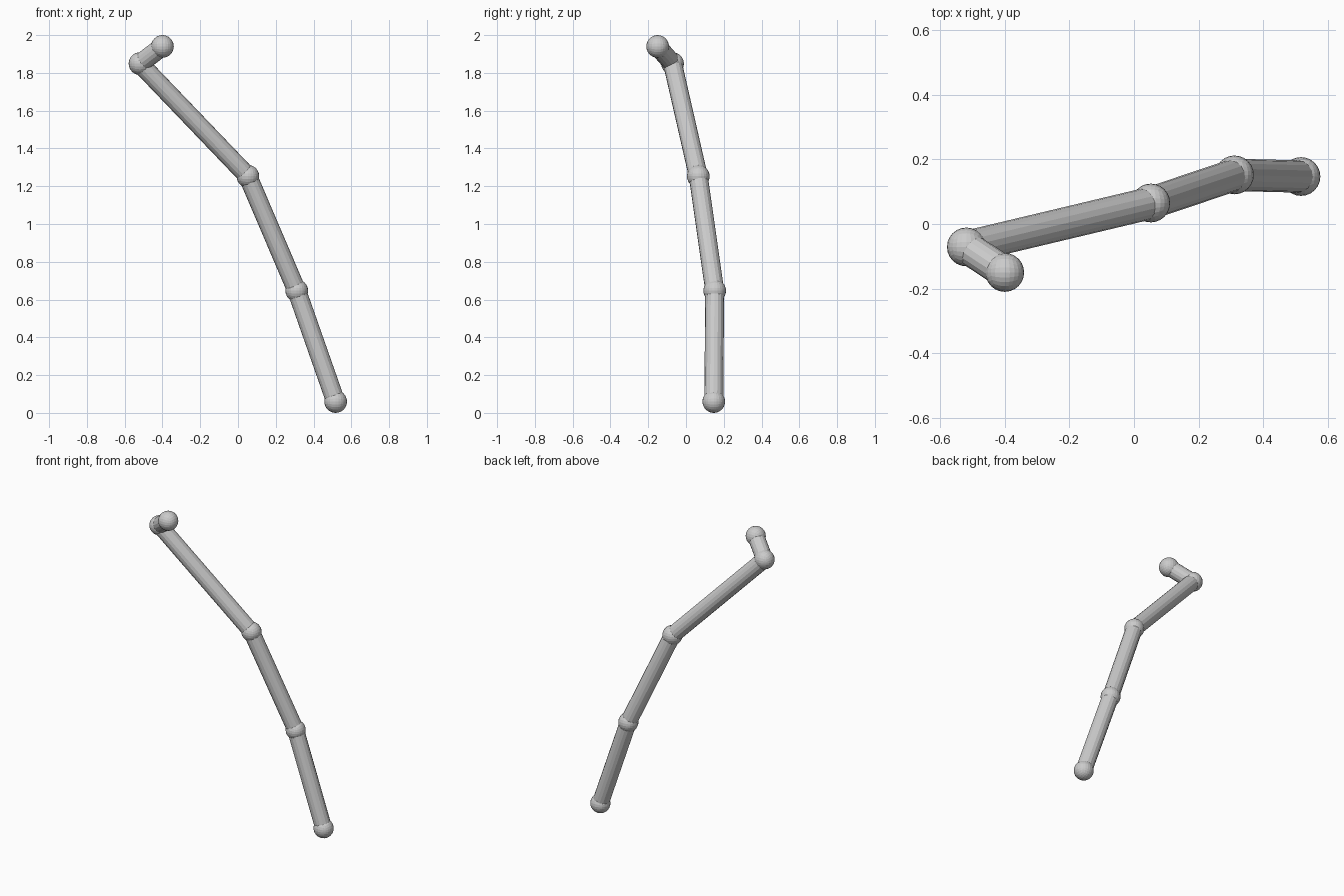
import bpy, bmesh, math
from mathutils import Vector

if "Cube" in bpy.data.objects:
    bpy.data.objects.remove(bpy.data.objects["Cube"])

BALL_R, TUBE_R = 0.06, 0.05
JOINTS = [Vector(p) for p in (
    (0.517, 0.147, 0.06),
    (0.311, 0.152, 0.647),
    (0.052, 0.065, 1.253),
    (-0.519, -0.071, 1.849),
    (-0.40, -0.15, 1.94),
)]


def finish(bm, name, location):
    mesh = bpy.data.meshes.new(name)
    bm.to_mesh(mesh)
    bm.free()
    obj = bpy.data.objects.new(name, mesh)
    obj.location = location
    bpy.context.collection.objects.link(obj)
    return obj


def ball(name, centre):
    # Subdivided cube pushed out to a sphere
    bm = bmesh.new()
    bmesh.ops.create_cube(bm, size=2)
    bmesh.ops.subdivide_edges(bm, edges=bm.edges[:], cuts=5, use_grid_fill=True)
    for v in bm.verts:
        even = Vector([math.tan(c * math.pi / 4) for c in v.co])
        v.co = even.normalized() * BALL_R
    return finish(bm, name, centre)


def tube(name, a, b):
    # Flat-sided cylinder between two joint centres
    bm = bmesh.new()
    bmesh.ops.create_cone(bm, cap_ends=True, segments=16, radius1=TUBE_R,
                          radius2=TUBE_R, depth=(b - a).length)
    obj = finish(bm, name, (a + b) / 2)
    obj.rotation_euler = (b - a).to_track_quat('Z', 'Y').to_euler()
    return obj


# Ball joints
for i, p in enumerate(JOINTS):
    ball(f"joint_ball_{i + 1}", p)

# Connecting tubes
for i, (a, b) in enumerate(zip(JOINTS, JOINTS[1:])):
    tube(f"tube_segment_{i + 1}", a, b)
